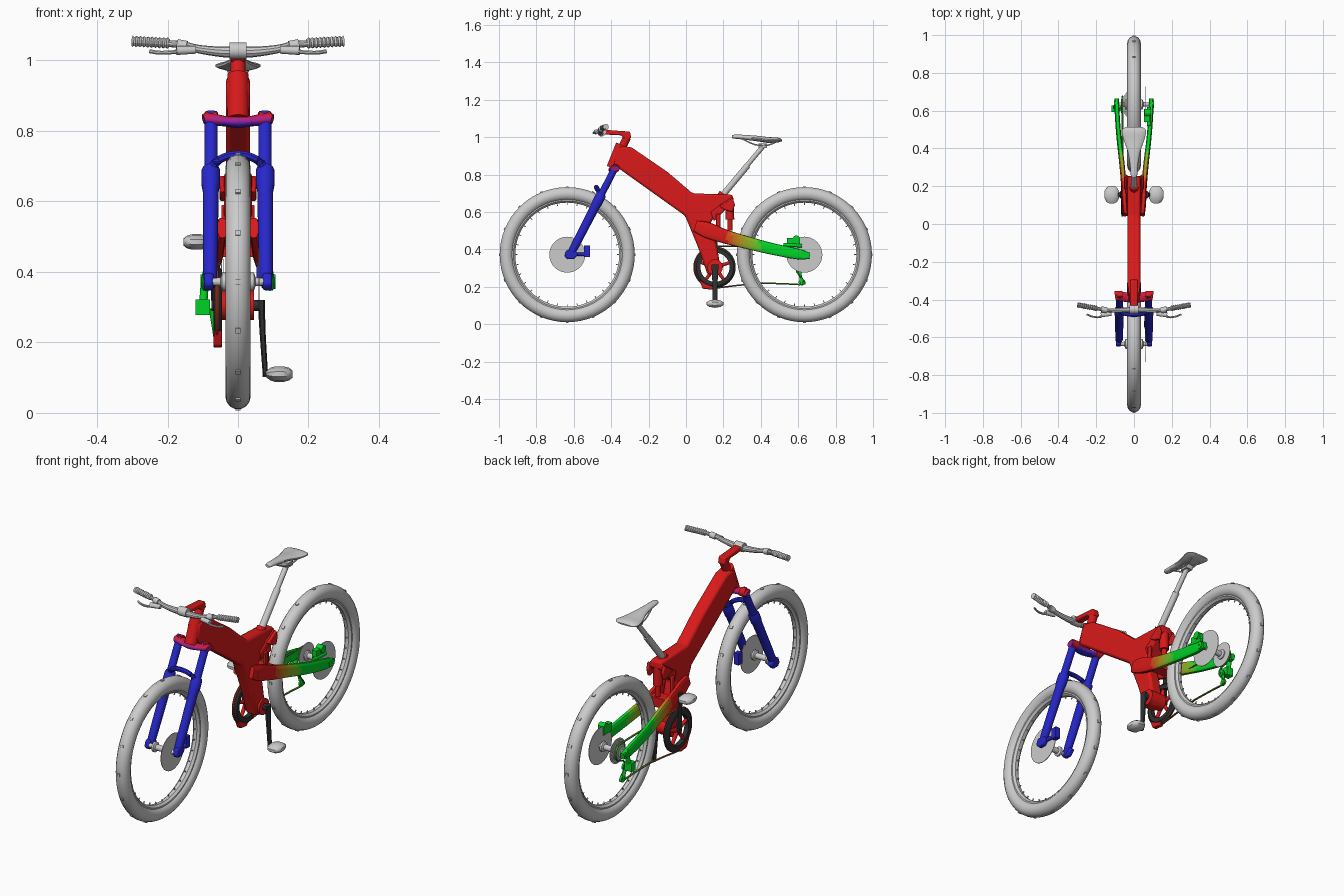
import bpy, bmesh, math
from mathutils import Vector

if "Cube" in bpy.data.objects:
    bpy.data.objects.remove(bpy.data.objects["Cube"])

RED, BLUE, GREEN, BLACK = (.7, .01, .01), (.02, .02, .6), (.0, .65, .02), (.03, .03, .03)
mats = {}


def material(c):
    c = tuple(round(v, 3) for v in c)
    if c not in mats:
        mats[c] = bpy.data.materials.new("paint_%d" % len(mats))
        mats[c].diffuse_color = (*c, 1)
    return mats[c]


def make(name, verts, faces, col=None, mirror=False, angle=35):
    me = bpy.data.meshes.new(name)
    me.from_pydata(verts, [], faces)
    bm = bmesh.new()
    bm.from_mesh(me)
    bmesh.ops.recalc_face_normals(bm, faces=bm.faces)
    bm.to_mesh(me)
    bm.free()
    ob = bpy.data.objects.new(name, me)
    bpy.context.collection.objects.link(ob)
    if col:
        me.materials.append(material(col))
    bpy.ops.object.select_all(action='DESELECT')
    ob.select_set(True)
    bpy.context.view_layer.objects.active = ob
    bpy.ops.object.shade_smooth_by_angle(angle=math.radians(angle))
    if mirror:
        ob.modifiers.new("mirror", 'MIRROR')
    return ob


def rings(loops, n, closed):
    m = len(loops)
    verts = [v for lp in loops for v in lp]
    faces = [(i * n + j, i * n + (j + 1) % n, (i + 1) % m * n + (j + 1) % n, (i + 1) % m * n + j)
             for i in range(m if closed else m - 1) for j in range(n)]
    if not closed:
        faces += [tuple(range(n)), tuple(range((m - 1) * n, m * n))]
    return verts, faces


def lathe(name, prof, cy, cz, n=48, **kw):
    """Revolve a closed (x, radius) outline about the x axis."""
    loops = [[(x, cy + r * math.cos(t), cz + r * math.sin(t)) for x, r in prof]
             for t in (2 * math.pi * k / n for k in range(n))]
    return make(name, *rings(loops, len(prof), True), **kw)


def disc(name, x0, x1, r, cy, cz, r0=.005, n=40, **kw):
    return lathe(name, [(x0, r0), (x0, r), (x1, r), (x1, r0)], cy, cz, n, **kw)


def sweep(name, pts, n=10, sub=1, power=1.0, closed=False, **kw):
    """Loft superellipses through (x, y, z, half width, half height) stations."""
    P = [Vector(p) for p in pts]
    m = len(P)
    at = lambda i: P[i % m] if closed else P[max(0, min(m - 1, i))]
    S = []
    for i in range(m if closed else m - 1):
        a, b, c, d = (at(i + k) for k in (-1, 0, 1, 2))
        for k in range(sub):
            t = k / sub
            S.append(b if sub == 1 else .5 * (2 * b + (c - a) * t + (2 * a - 5 * b + 4 * c - d) * t * t
                                              + (3 * b - a - 3 * c + d) * t ** 3))
    if not closed:
        S.append(P[-1])
    C = [Vector(s[:3]) for s in S]
    loops, q = [], len(S)
    se = lambda v: math.copysign(abs(v) ** power, v)
    for i, s in enumerate(S):
        t = (C[(i + 1) % q] - C[i - 1]) if closed else C[min(i + 1, q - 1)] - C[max(i - 1, 0)]
        t.normalize()
        ref = Vector((1, 0, 0)) if abs(t.x) < .75 else Vector((0, 1, 0))
        u = (ref - t * ref.dot(t)).normalized()
        v = t.cross(u)
        loops.append([C[i] + u * s[3] * se(math.cos(w)) + v * s[4] * se(math.sin(w))
                      for w in (2 * math.pi * (k + .5) / n for k in range(n))])
    return make(name, *rings(loops, n, closed), **kw)


def rod(name, a, b, r, r2=None, n=12, **kw):
    return sweep(name, [(*a, r, r), (*b, r2 or r, r2 or r)], n, **kw)


def box(name, c, s, **kw):
    v = [(c[0] + i * s[0], c[1] + j * s[1], c[2] + k * s[2]) for k in (-1, 1) for j in (-1, 1) for i in (-1, 1)]
    f = [(0, 1, 3, 2), (4, 5, 7, 6), (0, 1, 5, 4), (2, 3, 7, 6), (0, 2, 6, 4), (1, 3, 7, 5)]
    return make(name, v, f, **kw)


def prism(name, outline, x0, x1, bevel=.01, **kw):
    ob = make(name, *rings([[(x, y, z) for y, z in outline] for x in (x0, x1)], len(outline), False), **kw)
    b = ob.modifiers.new("bevel", 'BEVEL')
    b.width, b.limit_method, b.segments = bevel, 'ANGLE', 2
    return ob


def gradient(ob, c0, c1, axis, lo, hi, steps=10):
    ob.data.materials.clear()
    for k in range(steps):
        ob.data.materials.append(material([a + (b - a) * k / (steps - 1) for a, b in zip(c0, c1)]))
    for p in ob.data.polygons:
        t = (p.center[axis] - lo) / (hi - lo)
        p.material_index = int(max(0, min(steps - 1, t * steps)))


# wheels: tyre, tread studs, rim, nipples, hub, brake rotor
for side, cy in (("front", -.635), ("rear", .633)):
    cz = .372
    lathe(side + "_tyre", [(.036 * math.cos(a), .325 + .037 * math.sin(a)) for a in
                           (2 * math.pi * k / 14 for k in range(14))], cy, cz, 64)
    lathe(side + "_rim", [(-.02, .305), (.02, .305), (.02, .288), (.009, .278), (-.009, .278), (-.02, .288)], cy, cz, 64)
    for label, count, r, h, w in (("stud", 16, .361, .004, .01), ("nipple", 32, .274, .008, .003)):
        for k in range(count):
            a = 2 * math.pi * k / count
            d = Vector((0, math.cos(a), math.sin(a)))
            c = Vector((0, cy, cz)) + d * r
            sweep("%s_%s" % (side, label), [(*(c - d * h), w, w), (*(c + d * h), w, w)], 4, power=.8)
    lathe(side + "_hub", [(-.085, .004), (-.085, .01), (-.05, .012), (-.045, .026), (-.035, .026), (-.03, .015),
                          (.03, .015), (.035, .026), (.045, .026), (.05, .012), (.085, .01), (.085, .004)], cy, cz, 24)
    disc(side + "_rotor", .058, .061, .096, cy, cz)
for k in range(6):
    disc("cassette_cog", -.068 + .005 * k, -.066 + .005 * k, .03 + .007 * k, .633, .372)

# main frame
prism("frame", [(-.39, .855), (-.375, .935), (-.345, .955), (-.29, .945), (-.1, .815), (.035, .70), (.25, .692),
                (.255, .66), (.19, .635), (.13, .54), (.165, .42), (.185, .30), (.18, .265), (.115, .265),
                (.065, .41), (-.005, .58)], -.034, .034, .012, col=RED)
rod("head_tube", (0, -.395, .835), (0, -.345, .96), .031, n=16, col=RED)
prism("seat_strut", [(.13, .60), (.25, .685), (.255, .655), (.15, .55)], -.04, .04, .008, col=RED)
rod("seat_collar", (0, .175, .665), (0, .20, .70), .024, col=RED)

# shock absorber and linkage
rod("shock_body", (0, .235, .56), (0, .232, .66), .024, col=RED)
rod("shock_shaft", (0, .235, .50), (0, .235, .57), .013, col=RED)
prism("rocker_link", [(.18, .63), (.25, .675), (.262, .64), (.25, .60), (.21, .61)], .035, .052, .005, col=RED, mirror=True)
prism("lower_link", [(.16, .59), (.185, .59), (.185, .47), (.16, .47)], .035, .047, .004, col=RED, mirror=True)
disc("main_pivot", -.062, .062, .022, .10, .505, col=RED)

# swingarm, fading from red to green
arm = sweep("swingarm", [(.045, .05, .525, .012, .03), (.05, .11, .505, .014, .042), (.054, .2, .472, .014, .038),
                         (.063, .31, .441, .014, .034), (.08, .46, .403, .013, .031), (.09, .6, .375, .013, .028),
                         (.091, .662, .366, .012, .016)], 14, 6, .6, mirror=True)
gradient(arm, RED, GREEN, 1, .2, .42)
box("swingarm_yoke", (0, .215, .468), (.05, .03, .025), col=RED)
disc("rear_axle_cap", .088, .106, .02, .633, .372, col=GREEN, mirror=True)

# rear brake caliper
box("rear_caliper", (.068, .575, .44), (.014, .035, .022), col=GREEN)
rod("rear_caliper_piston", (.055, .59, .455), (.09, .59, .455), .02, col=GREEN)
rod("rear_caliper_mount", (.078, .52, .425), (.078, .62, .42), .01, col=GREEN)

# derailleur
rod("derailleur_hanger", (-.095, .63, .36), (-.1, .61, .29), .012, col=GREEN)
box("derailleur_body", (-.1, .61, .30), (.02, .018, .022), col=GREEN)
rod("derailleur_cage", (-.075, .605, .295), (-.062, .62, .215), .008, col=GREEN)
for y, z in ((.605, .285), (.62, .225)):
    disc("jockey_wheel", -.068, -.058, .018, y, z, col=GREEN, n=14)

# chain loop
cy, cz = .155, .305
wrap = [(cy + .112 * math.cos(a), cz + .112 * math.sin(a)) for a in (math.pi * (.5 + k / 12) for k in range(13))]
loop = wrap + [(.4, .22), (.61, .212), (.635, .225), (.615, .25), (.592, .285), (.61, .315), (.66, .335),
               (.676, .37), (.66, .405), (.63, .415), (.4, .417)]
chain = sweep("chain", [(-.06, y, z, .006, .004) for y, z in loop], 6, 2, closed=True)
gradient(chain, (.35, .03, .02), (.05, .35, .02), 1, .15, .62)

# chainring, bottom bracket, cranks and pedals
lathe("chainring", [(-.07, .078), (-.07, .1), (-.063, .111), (-.055, .111), (-.045, .1), (-.045, .078)], cy, cz, col=BLACK)
for k in range(5):
    a = 2 * math.pi * k / 5 + .3
    rod("chainring_spoke", (-.058, cy, cz), (-.058, cy + .09 * math.cos(a), cz + .09 * math.sin(a)), .012, .008, col=RED)
prism("chain_guide", [(.07, .235), (.09, .19), (.14, .185), (.15, .2), (.11, .215)], -.07, -.045, .004, col=RED)
disc("bottom_bracket", -.045, .045, .042, cy, cz, col=RED, n=24)
disc("crank_axle", -.075, .075, .016, cy, cz, n=16, col=BLACK)
for s in (1, -1):
    sweep("crank_arm", [(s * .066, cy, cz - s * -.015 * s, .011, .02), (s * .07, cy, cz - s * .08, .009, .015),
                        (s * .078, cy, cz - s * .2, .008, .013)], 8, 3, .7, col=BLACK)
    pz = cz - s * .195 + (.0 if s > 0 else -.015)
    rod("pedal_axle", (s * .07, cy, pz), (s * .09, cy, pz), .008)
    sweep("pedal", [(s * x, cy, pz, a, b) for x, a, b in
                    ((.08, .022, .009), (.092, .042, .018), (.105, .049, .022), (.13, .049, .022),
                     (.145, .04, .018), (.155, .022, .01))], 10)

# suspension fork
top, low = Vector((.076, -.372, .85)), Vector((.079, -.618, .372))
p = lambda t: tuple(top.lerp(low, t))
rod("fork_stanchion", p(.0), p(.6), .019, n=16, col=BLUE, mirror=True)
sweep("fork_lower", [(*p(t), a, b) for t, a, b in ((.32, .022, .024), (.34, .027, .028), (.42, .027, .028), (.46, .023, .025),
                     (.85, .021, .023), (.97, .02, .02), (1.03, .012, .014))], 16, col=BLUE, mirror=True)
prism("fork_dropout", [(-.65, .365), (-.64, .395), (-.60, .40), (-.575, .375), (-.60, .348), (-.635, .348)],
      .07, .096, .006, col=BLUE, mirror=True)
sweep("fork_arch", [(x, -.465 - .015 * math.cos(x * 20), .675 + .058 * math.sqrt(max(0, 1 - (x / .079) ** 2)), .013, .012)
                    for x in [-.078 + .156 * k / 12 for k in range(13)]], 8, col=BLUE)
crown = sweep("fork_crown", [(x, y, z, .026, h) for x, y, z, h in
              ((-.098, -.38, .833, .014), (-.085, -.38, .834, .02), (-.04, -.388, .828, .015), (0, -.39, .826, .018),
               (.04, -.388, .828, .015), (.085, -.38, .834, .02), (.098, -.38, .833, .014))], 16, 2)
gradient(crown, BLUE, RED, 2, .81, .85, 6)
disc("fork_cap", .06, .092, .022, -.376, .835, col=RED, mirror=True)
box("front_caliper", (.066, -.53, .39), (.014, .016, .03), col=BLUE)
rod("front_caliper_mount", (.079, -.60, .375), (.07, -.525, .375), .01, col=BLUE)

# stem
prism("stem", [(-.445, 1.015), (-.445, 1.04), (-.30, 1.03), (-.292, .995), (-.325, .985), (-.345, 1.01)],
      -.02, .02, .006, col=RED)
rod("steerer", (0, -.345, .94), (0, -.315, 1.0), .022, n=16, col=RED)

# handlebar, grips, brake levers
rod("bar_clamp", (-.024, -.452, 1.028), (.024, -.452, 1.028), .024, n=12)
sweep("handlebar", [(0, -.455, 1.026, .016, .016), (.04, -.455, 1.024, .015, .015), (.11, -.458, 1.032, .012, .012),
                    (.17, -.452, 1.046, .01, .01), (.30, -.428, 1.053, .009, .009)], 10, 3, mirror=True)
sweep("grip", [(.195 + .0055 * k, -.447 + .001 * k, 1.049 + .0003 * k, r, r)
               for k, r in enumerate([.012, .016] * 10)], 10, mirror=True, angle=20)
rod("lever_clamp", (.145, -.456, 1.04), (.172, -.452, 1.045), .016, mirror=True)
rod("lever_reservoir", (.12, -.475, 1.03), (.175, -.482, 1.028), .011, .013, mirror=True)
sweep("brake_lever", [(.165, -.475, 1.028, .007, .007), (.18, -.493, 1.024, .006, .006),
                      (.22, -.49, 1.022, .005, .006), (.25, -.478, 1.026, .005, .006)], 8, 3, mirror=True)

# seat post and seat
rod("seat_post_outer", (0, .18, .67), (0, .33, .85), .017, n=16)
rod("seat_post", (0, .31, .83), (0, .415, .955), .013, n=16)
box("seat_clamp", (0, .41, .955), (.02, .022, .012))
sweep("seat_rail", [(.01, .30, .992, .004, .004), (.02, .37, .96, .004, .004), (.022, .44, .958, .004, .004),
                    (.03, .49, .98, .004, .004)], 8, 3, mirror=True)
sweep("seat", [(0, .245, 1.003, .01, .007), (0, .26, 1.003, .018, .011), (0, .31, 1.0, .021, .013), (0, .38, .993, .033, .015),
               (0, .44, .985, .054, .016), (0, .485, .985, .065, .014), (0, .505, .984, .058, .009),
               (0, .514, .983, .04, .004)], 16, 3)

for m in bpy.data.materials:
    if m.users and not m.is_grease_pencil:
        m.use_nodes = True
        m.node_tree.nodes["Principled BSDF"].inputs["Base Color"].default_value = m.diffuse_color
